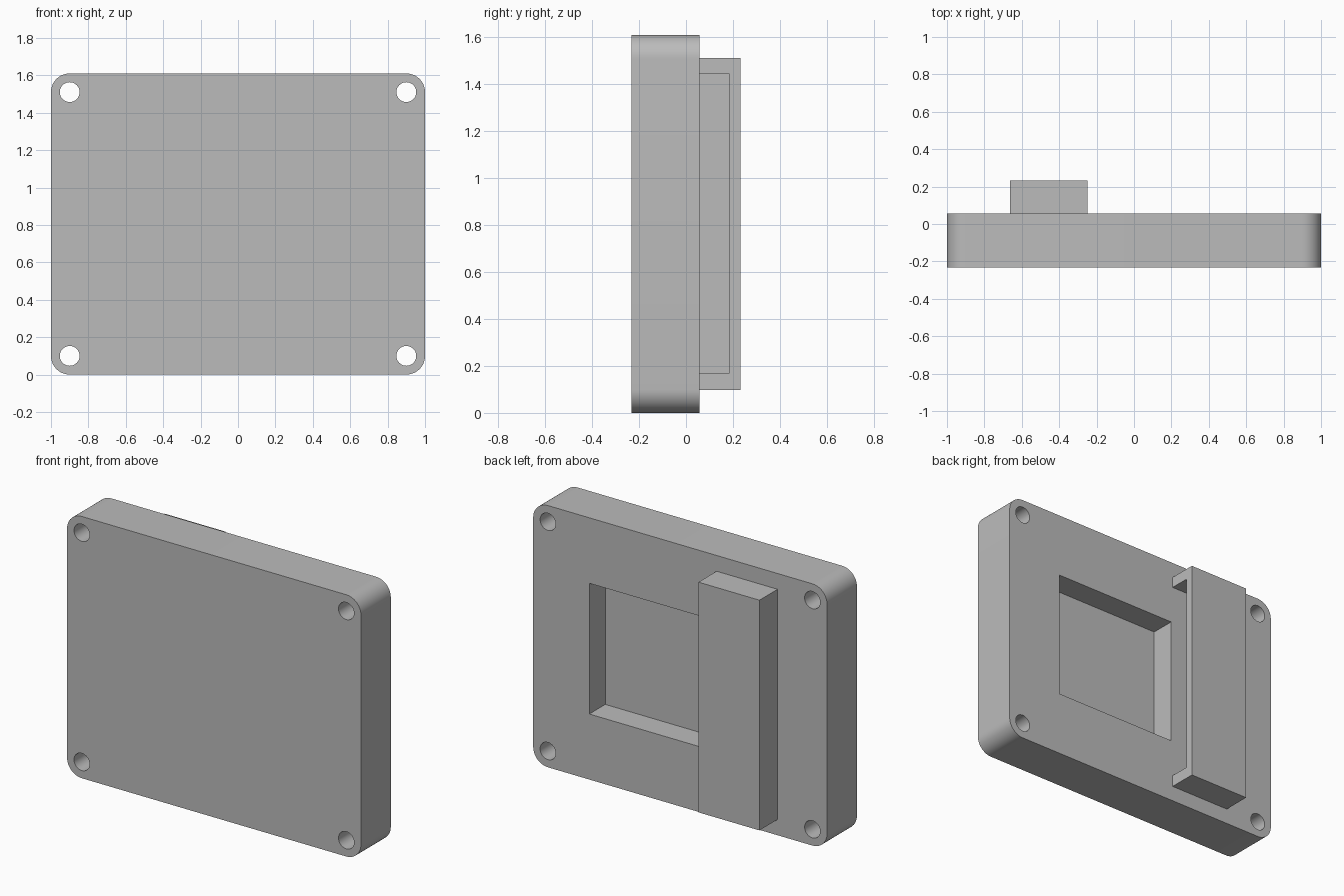
import bpy, bmesh
from math import radians, cos, sin, pi
from mathutils import Matrix

cube = bpy.data.objects.get("Cube")
if cube:
    bpy.data.objects.remove(cube, do_unlink=True)

grey = bpy.data.materials.new("plain grey")
grey.use_nodes = True
GREY = (0.5, 0.5, 0.5, 1)
grey.diffuse_color = GREY
grey.node_tree.nodes["Principled BSDF"].inputs["Base Color"].default_value = GREY

FRONT, BACK, OUTER = -0.233, 0.057, 0.233   # depth layers along y
HEIGHT, CORNER, HOLE = 1.61, 0.1, 0.053


def finish(name, bm):
    bmesh.ops.recalc_face_normals(bm, faces=bm.faces)
    mesh = bpy.data.meshes.new(name)
    bm.to_mesh(mesh)
    bm.free()
    mesh.materials.append(grey)
    obj = bpy.data.objects.new(name, mesh)
    bpy.context.collection.objects.link(obj)
    return obj


def box(name, x, y, z):
    bm = bmesh.new()
    bmesh.ops.create_cube(bm, size=1)
    for v in bm.verts:
        v.co = [(a + b) / 2 + c * (b - a) for (a, b), c in zip((x, y, z), v.co)]
    return finish(name, bm)


def prism(name, outline, y0, y1):
    """Extrude an outline of (x, z) points along y."""
    bm = bmesh.new()
    face = bm.faces.new([bm.verts.new((x, y0, z)) for x, z in outline])
    new = bmesh.ops.extrude_face_region(bm, geom=[face])["geom"]
    bmesh.ops.translate(bm, vec=(0, y1 - y0, 0),
                        verts=[g for g in new if isinstance(g, bmesh.types.BMVert)])
    return finish(name, bm)


def arc(cx, cz, r, start, sweep, n):
    return [(cx + r * cos(start + sweep * i / n), cz + r * sin(start + sweep * i / n))
            for i in range(n + 1)]


def cut(target, cutter):
    cutter.hide_render = True
    mod = target.modifiers.new("cut", 'BOOLEAN')
    mod.operation, mod.solver, mod.object = 'DIFFERENCE', 'EXACT', cutter
    bpy.context.view_layer.objects.active = target
    bpy.ops.object.modifier_apply(modifier=mod.name)
    bpy.data.objects.remove(cutter, do_unlink=True)


# Rounded plate, with its corners centred on the screw holes
cx, low, high = 1 - CORNER, CORNER, HEIGHT - CORNER
corners = [(cx, high), (-cx, high), (-cx, low), (cx, low)]
outline = []
for i, (x, z) in enumerate(corners):
    outline += arc(x, z, CORNER, i * pi / 2, pi / 2, 12)
plate = prism("plate", outline, FRONT, BACK)

# Screw holes right through the plate
for x, z in corners:
    circle = arc(x, z, HOLE, 0, 2 * pi, 40)[:-1]
    cut(plate, prism("hole_cutter", circle, FRONT - 0.1, BACK + 0.1))

# Rectangular pocket in the back
cut(plate, box("pocket_cutter", (-0.237, 0.618), (BACK - 0.155, BACK + 0.1), (0.403, 1.207)))

# Raised housing on the back, hollow and open towards the pocket
housing = box("housing", (-0.663, -0.248), (BACK, OUTER), (0.097, 1.513))
cut(housing, box("slot_cutter", (-0.615, -0.1), (BACK - 0.1, 0.185), (0.17, 1.445)))

# Smooth rounds, crisp edges
for obj in (plate, housing):
    bpy.ops.object.select_all(action='DESELECT')
    obj.select_set(True)
    bpy.context.view_layer.objects.active = obj
    bpy.ops.object.shade_smooth_by_angle(angle=radians(30))
